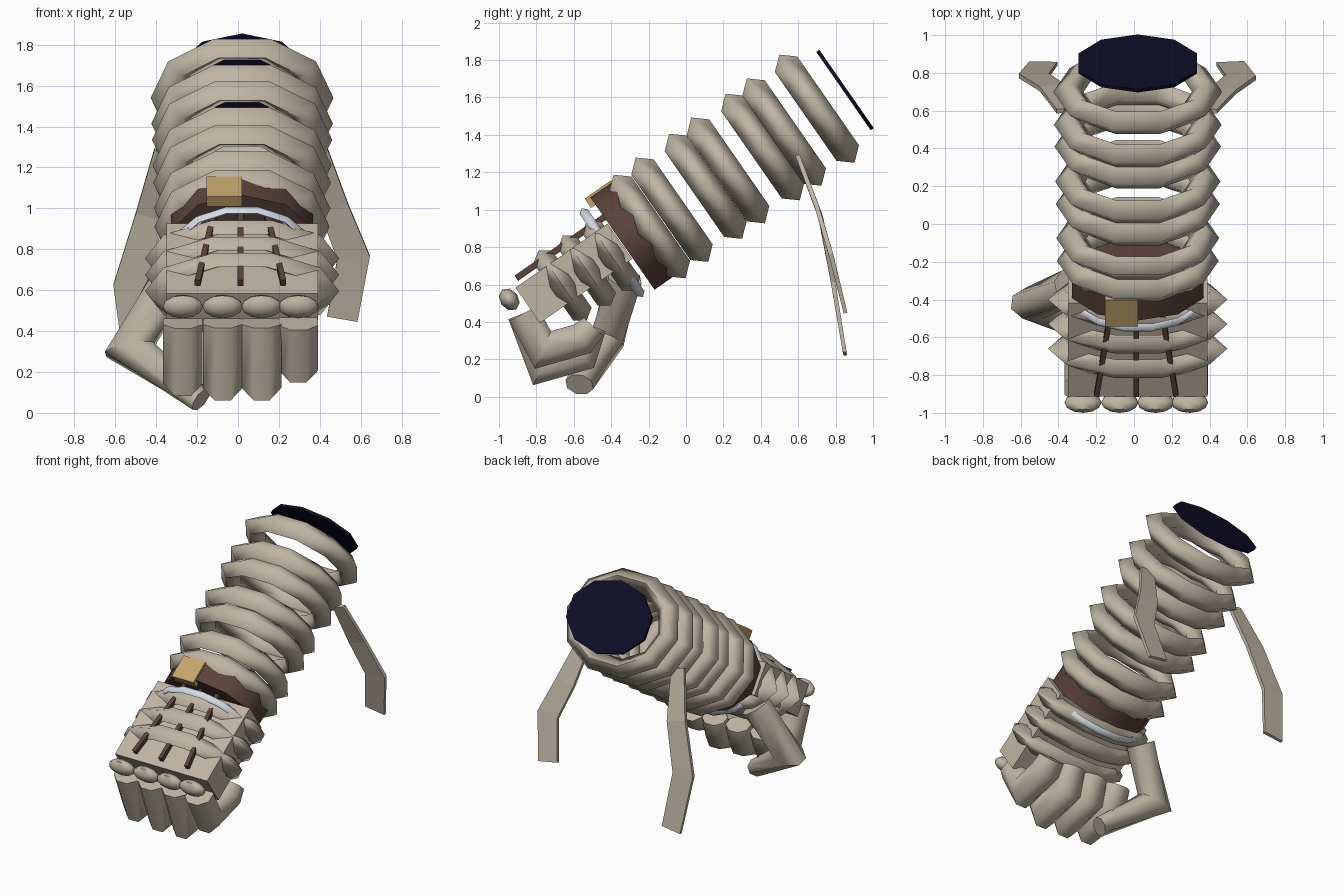
import bpy, bmesh, math
from mathutils import Vector, Matrix

if "Cube" in bpy.data.objects:
    bpy.data.objects.remove(bpy.data.objects["Cube"])

CX = 0.02                                   # arm centre in x
ANG = math.radians(34.8)
AXIS = Vector((0, math.cos(ANG), math.sin(ANG)))    # hand -> open end
UP = Vector((0, -math.sin(ANG), math.cos(ANG)))     # back of the hand
SIDE = Vector((1, 0, 0))


def material(name, rgb):
    m = bpy.data.materials.new(name)
    m.diffuse_color = (*rgb, 1)
    m.use_nodes = True
    m.node_tree.nodes["Principled BSDF"].inputs["Base Color"].default_value = m.diffuse_color
    return m


LINEN = material("linen wrap", (0.52, 0.46, 0.37))
LEATHER = material("brown leather", (0.105, 0.055, 0.043))
BRASS = material("brass", (0.55, 0.38, 0.15))
SILVER = material("silver", (0.68, 0.72, 0.79))
VOID = material("dark navy", (0.004, 0.004, 0.02))


def finish(name, bm, mat, smooth=None):
    bmesh.ops.recalc_face_normals(bm, faces=bm.faces[:])
    me = bpy.data.meshes.new(name)
    bm.to_mesh(me)
    bm.free()
    ob = bpy.data.objects.new(name, me)
    bpy.context.collection.objects.link(ob)
    me.materials.append(mat)
    if smooth:
        bpy.ops.object.select_all(action='DESELECT')
        bpy.context.view_layer.objects.active = ob
        ob.select_set(True)
        bpy.ops.object.shade_smooth_by_angle(angle=math.radians(smooth))
    return ob


def frame(x, y, z):
    """Matrix whose local x, y, z are side, up and arm axis."""
    m = Matrix((SIDE, UP, AXIS)).transposed().to_4x4()
    m.translation = (x, y, z)
    return m


def ring(name, y, z, rx, ru, depth, half_w, mat, n=10, smooth=95):
    """Elliptical ring with a diamond section, square to the arm axis."""
    bm = bmesh.new()
    m = frame(CX, y, z)
    loops = []
    for i in range(n):
        a = 2 * math.pi * i / n
        loop = []
        for d, w in ((0, 0), (1, -1), (2, 0), (1, 1)):
            k = 1 - d * depth / rx
            loop.append(bm.verts.new(m @ Vector(
                (rx * k * math.cos(a), ru * k * math.sin(a), w * half_w))))
        loops.append(loop)
    for i in range(n):
        p, q = loops[i], loops[(i + 1) % n]
        for j in range(4):
            k = (j + 1) % 4
            bm.faces.new((p[j], q[j], q[k], p[k]))
    return finish(name, bm, mat, smooth)


def disc(name, y, z, rx, ru, thick, mat, n=10, smooth=None):
    """Capped elliptical cylinder around the arm axis."""
    bm = bmesh.new()
    m = frame(CX, y, z) @ Matrix.Diagonal((rx, ru, thick, 1))
    bmesh.ops.create_cone(bm, cap_ends=True, segments=n, radius1=1, radius2=1,
                          depth=1, matrix=m)
    return finish(name, bm, mat, smooth)


def box(name, x, y, z, size, mat):
    bm = bmesh.new()
    bmesh.ops.create_cube(bm, size=1, matrix=frame(x, y, z) @ Matrix.Diagonal((*size, 1)))
    return finish(name, bm, mat)


def tube(name, pts, radii, mat, n=8, side=SIDE, smooth=50):
    """Sweep an n-sided section along a path; radii = (across, deep) per point."""
    bm = bmesh.new()
    pts = [Vector(p) for p in pts]
    loops = []
    for i, p in enumerate(pts):
        d0 = (pts[max(i, 1)] - pts[max(i, 1) - 1]).normalized()
        j = min(i, len(pts) - 2)
        d1 = (pts[j + 1] - pts[j]).normalized()
        t = (d0 + d1).normalized()
        s = (side - t * side.dot(t)).normalized()
        v = t.cross(s) / max(t.dot(d0), 0.6)        # mitre at the bends
        a, b = radii[i]
        loop = []
        for k in range(n):
            ang = 2 * math.pi * (k + 0.5) / n
            c = math.cos(math.pi / n)
            loop.append(bm.verts.new(p + s * a * math.cos(ang) / c + v * b * math.sin(ang) / c))
        loops.append(loop)
    for p, q in zip(loops, loops[1:]):
        for k in range(n):
            bm.faces.new((p[k], p[(k + 1) % n], q[(k + 1) % n], q[k]))
    bm.faces.new(loops[0])
    bm.faces.new(loops[-1])
    return finish(name, bm, mat, smooth)


# Forearm wraps, open inside
for i, (y, z) in enumerate(((0.70, 1.54), (0.525, 1.415), (0.41, 1.335), (0.225, 1.21),
                            (0.105, 1.125), (-0.075, 1.0), (-0.195, 0.91))):
    s = 1 - 0.007 * i
    ring(f"forearm_wrap_{i + 1}", y, z, 0.447 * s, 0.37 * s, 0.08, 0.073, LINEN)

# Dark opening at the elbow end
disc("arm_opening", 0.85, 1.64, 0.33, 0.255, 0.02, VOID)

# Wrist band, buckle and silver cord
disc("wrist_band", -0.28, 0.86, 0.365, 0.30, 0.145, LEATHER, smooth=50)
box("buckle", -0.067, -0.455, 1.083, (0.175, 0.06, 0.17), BRASS)
ring("silver_cord", -0.395, 0.77, 0.36, 0.295, 0.025, 0.025, SILVER, n=14)

# Hand wraps
for i, (y, z) in enumerate(((-0.66, 0.595), (-0.53, 0.675), (-0.40, 0.755))):
    ring(f"hand_wrap_{i + 1}", y, z, 0.475, 0.238, 0.085, 0.06, LINEN)

# Palm
box("palm", CX, -0.60, 0.66, (0.74, 0.23, 0.60), LINEN)

# Knuckles and curled fingers
for i, (x, low) in enumerate(((-0.27, 0.02), (-0.075, 0), (0.115, 0), (0.295, 0.085))):
    bm = bmesh.new()
    bmesh.ops.create_uvsphere(bm, u_segments=8, v_segments=6, radius=1,
                              matrix=frame(x, -0.945, 0.52) @ Matrix.Rotation(math.pi / 2, 4, 'Y')
                              @ Matrix.Diagonal((0.05, 0.065, 0.098, 1)))
    finish(f"knuckle_{i + 1}", bm, LINEN, 50)
    r = (0.097, 0.085)
    tube(f"finger_{i + 1}",
         [(x, -0.87, 0.445), (x, -0.765, 0.165 + low), (x, -0.555, 0.225 + low),
          (x, -0.495, 0.375)],
         [r, r, r, (0.085, 0.07)], LINEN)

# Thumb folded under the fingers
tube("thumb", [(-0.33, -0.33, 0.64), (-0.53, -0.42, 0.31), (-0.18, -0.57, 0.065)],
     [(0.09, 0.10), (0.09, 0.09), (0.075, 0.06)], LINEN, side=Vector((0, 1, 0.2)))

# Leather laces over the back of the hand
for i, dx in enumerate((-1, 0, 1)):
    tube(f"lace_{i + 1}", [(0.012 + dx * 0.21, -0.905, 0.635), (0.012 + dx * 0.13, -0.43, 0.965)],
         [(0.014, 0.017)] * 2, LEATHER, n=4, smooth=None)

# Loose hanging strips
w = [(0.05, 0.012), (0.072, 0.012), (0.08, 0.012), (0.075, 0.01)]
tube("loose_strip_left", [(-0.36, 0.60, 1.28), (-0.43, 0.72, 0.96), (-0.53, 0.785, 0.62),
                          (-0.48, 0.85, 0.23)], w, LINEN, n=4, smooth=None)
tube("loose_strip_right", [(0.39, 0.60, 1.28), (0.47, 0.705, 1.0), (0.565, 0.775, 0.76),
                           (0.51, 0.85, 0.46)], w, LINEN, n=4, smooth=None)
